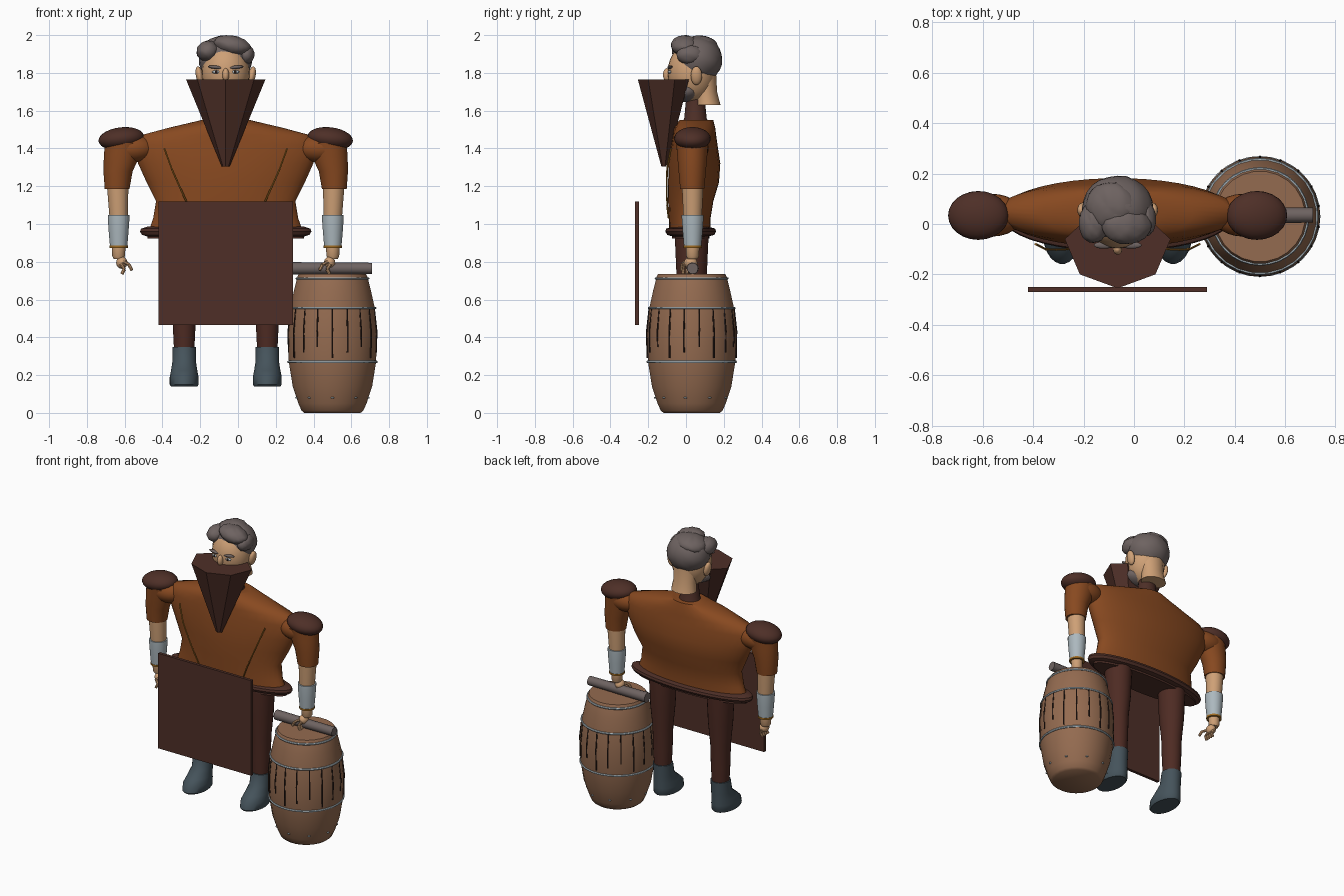
import bpy, bmesh, math
from mathutils import Vector, Matrix

if "Cube" in bpy.data.objects:
    bpy.data.objects.remove(bpy.data.objects["Cube"])

CX = -0.065           # body centre line
BARREL = (0.5, 0.03)  # barrel axis


def material(name, rgb):
    m = bpy.data.materials.new(name)
    lin = [(c / 255 / 12.92 if c < 11 else ((c / 255 + 0.055) / 1.055) ** 2.4) for c in rgb]
    m.diffuse_color = (*lin, 1)
    m.use_nodes = True
    m.node_tree.nodes["Principled BSDF"].inputs["Base Color"].default_value = (*lin, 1)
    return m


SHIRT = material("rust cloth", (136, 73, 32))
BROWN = material("dark brown leather", (78, 47, 39))
TROUSER = material("trouser brown", (78, 43, 35))
WOOD = material("barrel wood", (148, 107, 80))
SKIN = material("skin", (206, 160, 118))
HAIR = material("grey hair", (110, 99, 97))
BOOT = material("slate boot", (69, 83, 91))
STEEL = material("pale steel", (172, 184, 190))
GOLD = material("dull gold", (160, 108, 34))
DARK = material("dark line", (44, 30, 25))


def finish(name, bm, mat):
    bmesh.ops.recalc_face_normals(bm, faces=bm.faces[:])
    me = bpy.data.meshes.new(name)
    bm.to_mesh(me)
    bm.free()
    me.materials.append(mat)
    ob = bpy.data.objects.new(name, me)
    bpy.context.collection.objects.link(ob)
    return ob


def loft(name, rings, mat, sides=24):
    """Capped tube through horizontal ellipses (x, y, z, rx, ry)."""
    bm = bmesh.new()
    loops = []
    for x, y, z, rx, ry in rings:
        angles = [math.tau * (i + 0.5) / sides for i in range(sides)]
        loops.append([bm.verts.new((x + rx * math.cos(a), y + ry * math.sin(a), z)) for a in angles])
    for a, b in zip(loops, loops[1:]):
        for i in range(sides):
            j = (i + 1) % sides
            bm.faces.new((a[i], a[j], b[j], b[i]))
    bm.faces.new(loops[0])
    bm.faces.new(loops[-1])
    return finish(name, bm, mat)


def ball(name, centre, radii, mat, tilt=0, ripple=0):
    bm = bmesh.new()
    bmesh.ops.create_uvsphere(bm, u_segments=24, v_segments=14, radius=1)
    for v in bm.verts:
        v.co *= 1 + ripple * math.sin(9 * v.co.x + 3 * v.co.y) * math.sin(7 * v.co.z + 4 * v.co.y)
    bmesh.ops.transform(bm, verts=bm.verts, matrix=Matrix.Translation(centre)
                        @ Matrix.Rotation(tilt, 4, 'Y') @ Matrix.Diagonal((*radii, 1)))
    return finish(name, bm, mat)


def box(name, centre, size, mat, tilt=0):
    bm = bmesh.new()
    bmesh.ops.create_cube(bm, size=1)
    bmesh.ops.transform(bm, verts=bm.verts, matrix=Matrix.Translation(centre)
                        @ Matrix.Rotation(tilt, 4, 'Y') @ Matrix.Diagonal((*size, 1)))
    return finish(name, bm, mat)


def tube(name, points, radius, mat, sides=8):
    """Round rod along a path, tapering slightly."""
    bm = bmesh.new()
    pts = [Vector(p) for p in points]
    for a, b in zip(pts, pts[1:]):
        d = b - a
        turn = d.to_track_quat('Z', 'Y').to_matrix().to_4x4()
        bmesh.ops.create_cone(bm, cap_ends=True, segments=sides, radius1=radius, radius2=radius * 0.9,
                              depth=d.length, matrix=Matrix.Translation((a + b) / 2) @ turn)
    return finish(name, bm, mat)


def hoop(name, z, radius, thick, mat):
    bpy.ops.mesh.primitive_torus_add(location=(*BARREL, z), major_radius=radius, minor_radius=thick,
                                     major_segments=32, minor_segments=6)
    ob = bpy.context.object
    ob.name = name
    ob.data.materials.append(mat)


# Torso, belt and collar
loft("shirt", [(CX, y, z, w, d) for z, w, y, d in (
    (0.96, .41, .02, .11), (1.03, .385, .02, .11), (1.12, .37, .025, .12), (1.22, .42, .04, .135),
    (1.32, .465, .045, .137), (1.42, .49, .045, .122), (1.47, .45, .045, .115),
    (1.51, .30, .045, .11), (1.55, .13, .055, .09))], SHIRT, 40)
loft("belt", [(CX, .025, z, .455 - i, .135 - i) for z, i in (
    (.935, .035), (.943, .01), (.96, 0), (.975, .005), (.988, .045))], BROWN, 40)
loft("belt_lining", [(CX, .025, z, .415, .1) for z in (.922, .94)], BROWN, 40)
loft("collar", [(CX, .05, 1.5, .09, .085), (CX, .05, 1.56, .065, .06), (CX, .05, 1.66, .055, .05)], BROWN)

# Pointed scarf: half an octagon at the top, drawn down to a tip
bm = bmesh.new()
half = ((0, -.255), (.15, -.2), (.21, -.06), (.13, .015))
outline = list(half) + [(-x, y) for x, y in reversed(half[1:])]
top = [bm.verts.new((CX + x, y, 1.765)) for x, y in outline]
low = [bm.verts.new((CX + x * .1, -.105 + y * .1, 1.305)) for x, y in outline]
for i in range(len(top)):
    j = (i + 1) % len(top)
    bm.faces.new((top[i], top[j], low[j], low[i]))
bm.faces.new(top)
bm.faces.new(low)
finish("scarf", bm, BROWN)

# Head
loft("neck", [(CX, .115, 1.63, .085, .068), (CX, .105, 1.70, .075, .06), (CX, .09, 1.80, .085, .07)], SKIN)
ball("head", (CX, .03, 1.80), (.127, .128, .16), SKIN)
ball("beard", (CX, -.005, 1.705), (.118, .085, .06), HAIR)
ball("hair", (CX, .062, 1.87), (.142, .13, .125), HAIR, ripple=.025)
for x, y, z, rx, ry, rz in ((.035, -.005, 1.945, .1, .075, .052), (-.095, .005, 1.915, .06, .08, .055),
                            (.11, .02, 1.895, .042, .07, .05), (-.03, .07, 1.945, .1, .095, .05)):
    ball("hair_lock", (CX + x, y, z), (rx, ry, rz), HAIR, tilt=.2 if x > 0 else -.2, ripple=.04)
ball("nose", (CX, -.1, 1.79), (.018, .022, .035), SKIN)

for s, side in ((1, "left"), (-1, "right")):
    def at(dx, y, z):
        return (CX + s * dx, y, z)

    # Face details
    ball(side + "_ear", at(.138, .055, 1.785), (.02, .03, .05), SKIN, tilt=s * .2)
    ball(side + "_eye", at(.05, -.085, 1.805), (.022, .01, .009), STEEL)
    ball(side + "_pupil", at(.05, -.092, 1.805), (.008, .005, .008), DARK)
    ball(side + "_eyebrow", at(.055, -.084, 1.83), (.04, .014, .009), HAIR, tilt=-s * .1)

    # Gold chest cord
    tube(side + "_cord", [at(.325, -.08, 1.4), at(.285, -.1, 1.29), at(.245, -.102, 1.2), at(.2, -.1, 1.1),
                          at(.17, -.092, 1.03)], .005, GOLD, 6)

    # Arm
    ball(side + "_shoulder", at(.5, .035, 1.4), (.125, .085, .075), SHIRT)
    ball(side + "_shoulder_pad", at(.553, .034, 1.452), (.121, .097, .06), BROWN, tilt=s * .12)
    loft(side + "_sleeve", [(*at(dx, .033, z), rx, ry) for dx, z, rx, ry in (
        (.575, 1.185, .066, .064), (.57, 1.28, .078, .073), (.55, 1.36, .096, .08), (.535, 1.43, .105, .085))], SHIRT)
    loft(side + "_forearm", [(*at(dx, .035, z), r, r) for dx, z, r in (
        (.567, .815, .026), (.567, .83, .034), (.567, .87, .036), (.567, 1.05, .05), (.572, 1.2, .057))], SKIN)
    loft(side + "_bracer", [(*at(.567, .035, z), r, r) for z, r in (
        (.88, .046), (.96, .053), (1.03, .058), (1.047, .058))], STEEL)
    loft(side + "_bracer_trim", [(*at(.567, .035, z), .049, .049) for z in (.874, .886)], GOLD)

    # Hand with curled fingers and a thumb
    ball(side + "_palm", at(.55, .025, .795), (.03, .035, .032), SKIN)
    for i in range(4):
        y = -.008 + i * .02
        tube(side + "_finger", [at(.555, y, .79), at(.537, y - .005, .76), at(.55, y - .008, .735)], .0095, SKIN)
    tube(side + "_thumb", [at(.54, -.005, .8), at(.512, -.02, .785), at(.497, -.025, .755)], .0095, SKIN)

    # Leg and boot
    loft(side + "_leg", [(*at(.22, .03, z), r, r * 1.05) for z, r in (
        (.33, .054), (.45, .06), (.6, .064), (.75, .078), (.94, .086))], TROUSER)
    loft(side + "_boot", [(*at(.22, y, z), rx, ry) for z, y, rx, ry in (
        (.14, -.035, .07, .115), (.15, -.035, .077, .124), (.19, -.03, .077, .12), (.225, -.01, .07, .1),
        (.27, .018, .063, .072), (.35, .03, .063, .064))], BOOT)

# Board hanging in front
box("front_board", (CX, -.26, .7925), (.71, .02, .655), BROWN)

# Barrel
PROFILE = ((0, .15), (.012, .165), (.05, .182), (.14, .212), (.27, .233), (.42, .238), (.555, .226),
           (.65, .205), (.72, .187), (.735, .18))
loft("barrel", [(*BARREL, z, r, r) for z, r in PROFILE], WOOD, 24)
for z, r in ((.27, .233), (.555, .226), (.712, .189)):
    hoop("barrel_hoop", z, r, .007, STEEL)


def around(angle, radius, z):
    return (BARREL[0] + radius * math.cos(angle), BARREL[1] + radius * math.sin(angle), z)


for i in range(18):
    a = math.tau * i / 18 + math.pi / 2
    start = .29 + .03 * (i % 3)
    tube("stave_gap", [around(a, .2345, start), around(a, .237, .43), around(a, .224, .55)], .005, DARK, 6)
    if i % 2:
        ball("barrel_rivet", around(a, .191, .08), (.009, .009, .005), STEEL)

# Rod lying on the barrel lid
tube("rod", [(.27, .035, .765), (.71, .035, .765)], .033, HAIR, 12)

# Smooth shading with sharp edges kept
bpy.ops.object.select_all(action='DESELECT')
for ob in bpy.context.scene.objects:
    if ob.type == 'MESH' and ob.name != "scarf":
        ob.select_set(True)
        bpy.context.view_layer.objects.active = ob
bpy.ops.object.shade_smooth_by_angle(angle=math.radians(40))
